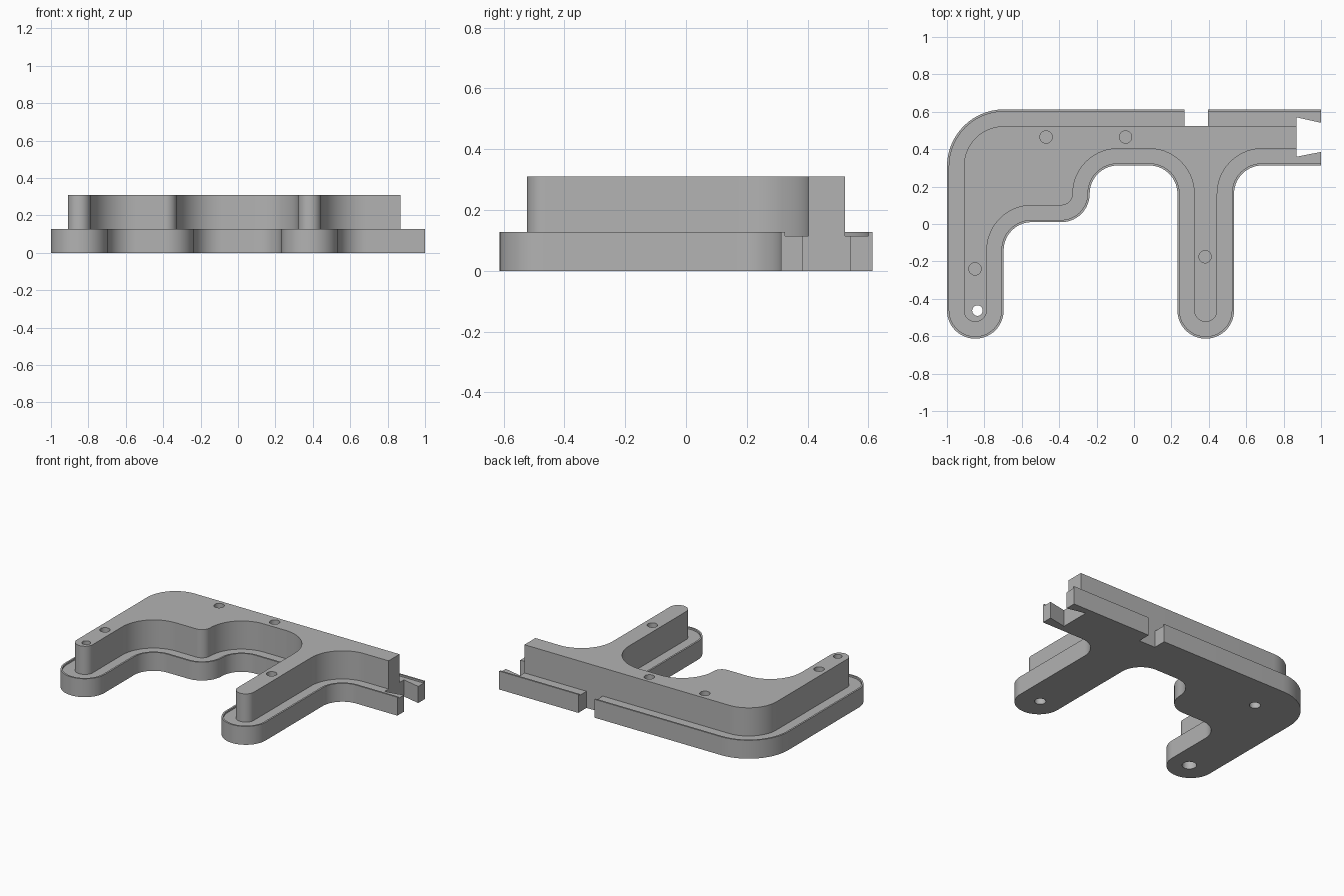
import bpy, bmesh, math
from mathutils import Vector

cube = bpy.data.objects.get("Cube")
if cube:
    bpy.data.objects.remove(cube, do_unlink=True)

grey = bpy.data.materials.new("plain_grey")
grey.use_nodes = True
grey.diffuse_color = (0.45, 0.45, 0.45, 1)
grey.node_tree.nodes["Principled BSDF"].inputs["Base Color"].default_value = grey.diffuse_color

BASE_TOP, FLOOR, WALL_TOP = 0.127, 0.115, 0.31
LIP, INSET = 0.012, 0.09
WALL_END = 0.87


def fillet(prev, p, nxt, r, steps=14):
    """Points of a rounded right-angle corner."""
    if r <= 0:
        return [p]
    u, v = (prev - p).normalized(), (nxt - p).normalized()
    c = p + r * (u + v)
    return [c - r * (v * math.cos(a) + u * math.sin(a))
            for a in (math.pi / 2 * i / steps for i in range(steps + 1))]


def outline(d, end):
    """Bracket outline, moved inward by d and cut square at x = end."""
    left, back, tip, beam = -1 + d, 0.613 - d, -0.613 + d, 0.313 + d
    leg, step = -0.697 - d, -0.237 - d
    leg_a, leg_b = 0.232 + d, 0.535 - d
    out, inn = 0.151 - d, 0.151 + d
    corners = [(left, back, 0.305 - d), (left, tip, out), (leg, tip, out),
               (leg, 0.01 + d, inn), (step, 0.01 + d, out), (step, beam, inn),
               (leg_a, beam, inn), (leg_a, tip, out), (leg_b, tip, out),
               (leg_b, beam, inn), (end, beam, 0), (end, back, 0)]
    pts = [Vector(c[:2]) for c in corners]
    path = []
    for i, c in enumerate(corners):
        path += fillet(pts[i - 1], pts[i], pts[(i + 1) % len(pts)], c[2])
    return path


def prism(name, path, z0, z1):
    bm = bmesh.new()
    face = bm.faces.new([bm.verts.new((p[0], p[1], z0)) for p in path])
    top = bmesh.ops.extrude_face_region(bm, geom=[face])["geom"]
    bmesh.ops.translate(bm, vec=(0, 0, z1 - z0),
                        verts=[g for g in top if isinstance(g, bmesh.types.BMVert)])
    bmesh.ops.recalc_face_normals(bm, faces=bm.faces)
    mesh = bpy.data.meshes.new(name)
    bm.to_mesh(mesh)
    bm.free()
    mesh.materials.append(grey)
    obj = bpy.data.objects.new(name, mesh)
    bpy.context.collection.objects.link(obj)
    return obj


def cylinder(x, y, r, z0, z1, sides=32):
    angles = [2 * math.pi * i / sides for i in range(sides)]
    return prism("hole_cutter", [(x + r * math.cos(a), y + r * math.sin(a)) for a in angles], z0, z1)


def cut(obj, cutter):
    cutter.hide_render = True
    bpy.context.view_layer.objects.active = obj
    mod = obj.modifiers.new("cut", 'BOOLEAN')
    mod.operation, mod.solver, mod.object = 'DIFFERENCE', 'EXACT', cutter
    bpy.ops.object.modifier_apply(modifier=mod.name)
    bpy.data.objects.remove(cutter, do_unlink=True)


# Base with a thin raised lip along its edge
base = prism("base", outline(0, 1), 0, BASE_TOP)
cut(base, prism("recess_cutter", outline(LIP, 1.1), FLOOR, 0.2))

# Dovetail socket at the end and square notch in the back edge
cut(base, prism("dovetail_cutter",
                [(WALL_END, 0.36), (1.05, 0.395), (1.05, 0.53), (WALL_END, 0.57)], -0.1, 0.2))
cut(base, prism("notch_cutter",
                [(0.27, 0.523), (0.395, 0.523), (0.395, 0.7), (0.27, 0.7)], -0.1, 0.2))

# Raised wall standing on the base
wall = prism("raised_wall", outline(INSET, WALL_END), FLOOR, WALL_TOP)

# Blind holes in the top of the wall
for x, y in [(-0.47, 0.465), (-0.045, 0.465), (-0.85, -0.24), (0.38, -0.175)]:
    cut(wall, cylinder(x, y, 0.033, WALL_TOP - 0.08, 0.4))

# Through hole in one leg, counterbored from below
for part in (base, wall):
    cut(part, cylinder(-0.837, -0.463, 0.028, -0.1, 0.4))
cut(base, cylinder(-0.837, -0.463, 0.045, -0.1, 0.06))

# Blind holes in the underside
for x, y in [(0.383, -0.45), (-0.67, 0.37)]:
    cut(base, cylinder(x, y, 0.035, -0.1, 0.08))

# Smooth curved sides, sharp edges kept
bpy.ops.object.select_all(action='DESELECT')
for part in (base, wall):
    part.select_set(True)
bpy.context.view_layer.objects.active = base
bpy.ops.object.shade_smooth_by_angle(angle=math.radians(30))
